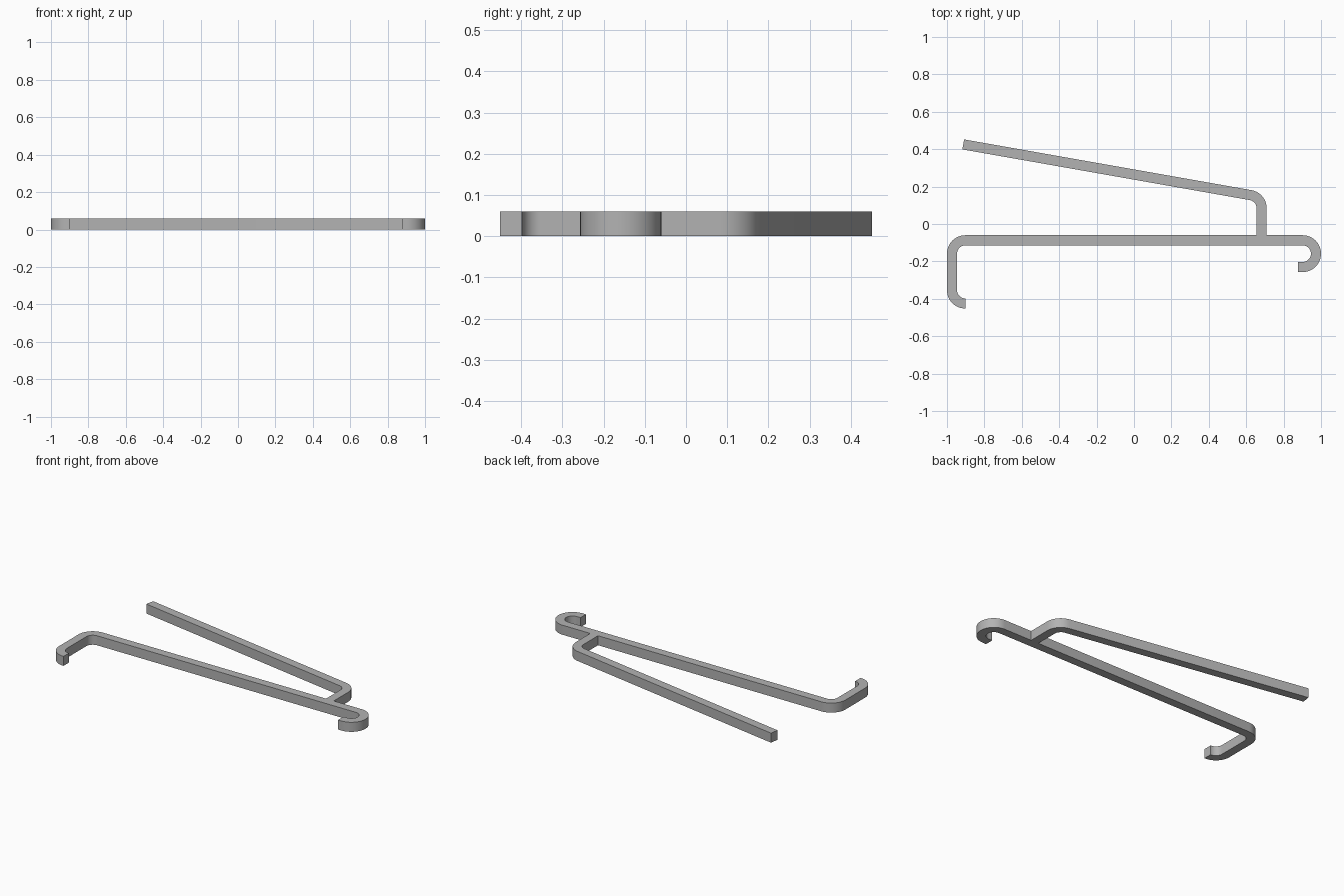
import bpy, bmesh, math
from mathutils import Vector

cube = bpy.data.objects.get("Cube")
if cube:
    bpy.data.objects.remove(cube, do_unlink=True)

WIDTH, HEIGHT, BEND = 0.054, 0.06, 0.0715

grey = bpy.data.materials.new("plain grey")
grey.use_nodes = True
colour = (0.45, 0.45, 0.45, 1)
grey.diffuse_color = colour
grey.node_tree.nodes["Principled BSDF"].inputs["Base Color"].default_value = colour


def rounded_path(corners, radius, steps=12):
    """Centre line with every inner corner replaced by a tangent arc; returns (point, normal)."""
    pts = [Vector(c) for c in corners]
    side = lambda d: Vector((-d.y, d.x))
    first, last = (pts[1] - pts[0]).normalized(), (pts[-1] - pts[-2]).normalized()
    path = [(pts[0], side(first))]
    for a, b, c in zip(pts, pts[1:], pts[2:]):
        d1, d2 = (b - a).normalized(), (c - b).normalized()
        turn = math.atan2(d1.x * d2.y - d1.y * d2.x, d1.dot(d2))
        sign = math.copysign(1, turn)
        start = b - d1 * radius * math.tan(abs(turn) / 2)
        centre = start + side(d1) * radius * sign
        for i in range(steps + 1):
            t = turn * i / steps
            n = side(d1)
            n = Vector((n.x * math.cos(t) - n.y * math.sin(t),
                        n.x * math.sin(t) + n.y * math.cos(t)))
            p = centre - n * radius * sign
            if (p - path[-1][0]).length > 1e-4:
                path.append((p, n))
    path.append((pts[-1], side(last)))
    return path


def bent_strip(name, corners):
    """Square-section bar swept along a flat rounded path."""
    bm = bmesh.new()
    rings = []
    for p, n in rounded_path(corners, BEND):
        ring = []
        for s, z in ((-1, 0), (1, 0), (1, HEIGHT), (-1, HEIGHT)):
            q = p + n * s * WIDTH / 2
            ring.append(bm.verts.new((q.x, q.y, z)))
        rings.append(ring)
    for a, b in zip(rings, rings[1:]):
        for i in range(4):
            j = (i + 1) % 4
            bm.faces.new((a[i], a[j], b[j], b[i]))
    bm.faces.new(rings[0])
    bm.faces.new(rings[-1])
    bmesh.ops.recalc_face_normals(bm, faces=bm.faces)
    mesh = bpy.data.meshes.new(name)
    bm.to_mesh(mesh)
    bm.free()
    mesh.materials.append(grey)
    obj = bpy.data.objects.new(name, mesh)
    bpy.context.collection.objects.link(obj)
    bpy.ops.object.select_all(action="DESELECT")
    obj.select_set(True)
    bpy.context.view_layer.objects.active = obj
    bpy.ops.object.shade_smooth_by_angle(angle=math.radians(30))
    return obj


# Long bar with a squared hook on one end and a round hook on the other
bar_y, hook_x = -0.087, 0.973
bent_strip("hooked_bar", [
    (-0.9, -0.425), (-hook_x, -0.425), (-hook_x, bar_y),
    (hook_x, bar_y), (hook_x, bar_y - 2 * BEND), (0.877, bar_y - 2 * BEND)])

# Sloping arm with its short post, butted against the back of the bar
post_x = 0.6825
bent_strip("sloping_arm", [
    (post_x, bar_y + WIDTH / 2), (post_x, 0.144), (-0.913, 0.4255)])
